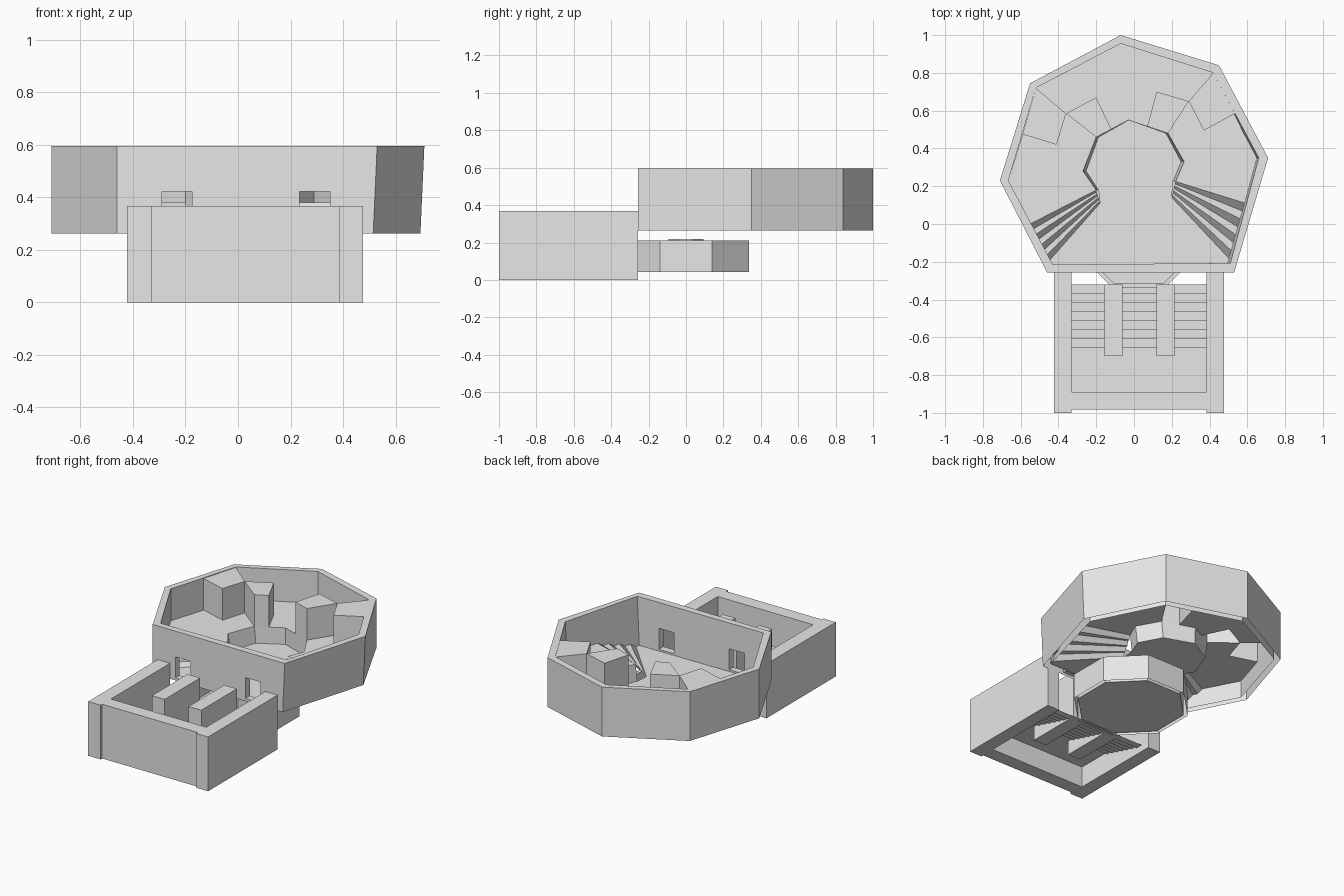
import bpy, bmesh, math
from mathutils import Vector

if "Cube" in bpy.data.objects:
    bpy.data.objects.remove(bpy.data.objects["Cube"])

GREY = (0.8, 0.8, 0.8, 1)
stone = bpy.data.materials.new("plain_grey")
stone.use_nodes = True
stone.diffuse_color = GREY
stone.node_tree.nodes["Principled BSDF"].inputs["Base Color"].default_value = GREY

LOW, HIGH, TOP = 0.268, 0.38, 0.597


def finish(name, bm):
    mesh = bpy.data.meshes.new(name)
    bm.to_mesh(mesh)
    bm.free()
    mesh.materials.append(stone)
    obj = bpy.data.objects.new(name, mesh)
    bpy.context.collection.objects.link(obj)
    return obj


def sheet(name, pts, z):
    """Flat floor polygon facing up."""
    bm = bmesh.new()
    face = bm.faces.new([bm.verts.new((x, y, z)) for x, y in pts])
    face.normal_update()
    if face.normal.z < 0:
        face.normal_flip()
    bmesh.ops.triangulate(bm, faces=[face])
    return finish(name, bm)


def strip(name, rows):
    """Quads between successive pairs of points."""
    bm = bmesh.new()
    vs = [[bm.verts.new(p) for p in row] for row in rows]
    for a, b in zip(vs, vs[1:]):
        bm.faces.new((a[0], a[1], b[1], b[0]))
    bm.normal_update()
    if sum(f.normal.z for f in bm.faces) < 0:
        bmesh.ops.reverse_faces(bm, faces=bm.faces[:])
    return finish(name, bm)


def prism(name, pts, z0, z1, bottom=True):
    bm = bmesh.new()
    lo = [bm.verts.new((x, y, z0)) for x, y in pts]
    hi = [bm.verts.new((x, y, z1)) for x, y in pts]
    n = len(pts)
    for i in range(n):
        j = (i + 1) % n
        bm.faces.new((lo[i], lo[j], hi[j], hi[i]))
    bm.faces.new(hi)
    base = bm.faces.new(lo[::-1])
    bmesh.ops.recalc_face_normals(bm, faces=bm.faces[:])
    if not bottom:
        bmesh.ops.delete(bm, geom=[base], context='FACES_ONLY')
    return finish(name, bm)


def box(name, x0, x1, y0, y1, z0, z1):
    return prism(name, [(x0, y0), (x1, y0), (x1, y1), (x0, y1)], z0, z1)


def ring(name, outer, inner, z0, z1, lean=0.0):
    """Closed wall between two loops; the +x side may lean inward at its foot."""
    bm = bmesh.new()

    def loop(pts, z, shift):
        return [bm.verts.new((x - (shift if x > 0.5 else 0), y, z)) for x, y in pts]
    loops = [loop(outer, z0, lean), loop(outer, z1, 0),
             loop(inner, z1, 0), loop(inner, z0, lean)]
    n = len(outer)
    for a, b in zip(loops, loops[1:] + loops[:1]):
        for i in range(n):
            j = (i + 1) % n
            bm.faces.new((a[i], a[j], b[j], b[i]))
    bmesh.ops.recalc_face_normals(bm, faces=bm.faces[:])
    return finish(name, bm)


def open_bottom(obj):
    """Remove the lowest faces so the wall is hollow from beneath."""
    bm = bmesh.new()
    bm.from_mesh(obj.data)
    floor = min(v.co.z for v in bm.verts) + 0.001
    low = [f for f in bm.faces if all(v.co.z < floor for v in f.verts)]
    bmesh.ops.delete(bm, geom=low, context='FACES_ONLY')
    bm.to_mesh(obj.data)
    bm.free()


# Upper room wall: octagon with one corner cut away along the front
outer = [(-0.07, 1.0), (0.45, 0.84), (0.71, 0.35), (0.53, -0.257),
         (-0.46, -0.257), (-0.71, 0.23), (-0.55, 0.745)]
inner = [(-0.07, 0.955), (0.42, 0.80), (0.66, 0.35), (0.51, -0.207),
         (-0.43, -0.215), (-0.665, 0.23), (-0.52, 0.72)]
wall = ring("room_wall", outer, inner, 0.263, TOP, 0.015)

# Two doorways through the front wall
for x in (-0.29, 0.235):
    cutter = box("doorway_cutter", x, x + 0.115, -0.35, -0.1, 0.28, 0.422)
    cutter.hide_render = True
    mod = wall.modifiers.new("doorway", 'BOOLEAN')
    mod.object = cutter
    mod.operation = 'DIFFERENCE'
    mod.solver = 'EXACT'
    bpy.context.view_layer.objects.active = wall
    bpy.ops.object.modifier_apply(modifier=mod.name)
    bpy.data.objects.remove(cutter)
open_bottom(wall)

# Low central floor and its slightly sloping rim
rim = [(0.22, 0.225), (0.265, 0.33), (0.18, 0.48), (-0.03, 0.55),
       (-0.2, 0.46), (-0.27, 0.28), (-0.2, 0.18)]
foot = [(x * 0.94, y) for x, y in rim]
sheet("central_floor", [(-0.43, -0.215), (0.5, -0.207), (0.51, -0.19),
                        (0.2, 0.14)] + foot + [(-0.18, 0.11), (-0.445, -0.19)], LOW)
strip("central_rim", [((*a, LOW), (*b, HIGH)) for a, b in zip(foot, rim)])

# Raised platforms around the centre
sheet("left_platform", [(0.65, 0.35), (0.535, 0.585), (0.37, 0.495), (0.29, 0.65)]
      + rim[2::-1] + [(0.59, 0.11)], HIGH)
sheet("back_platform", [(-0.52, 0.72), (-0.36, 0.585), (-0.2, 0.67), (-0.12, 0.502),
                        (-0.03, 0.55), (0.07, 0.517), (0.12, 0.70), (0.29, 0.65),
                        (0.42, 0.80), (-0.07, 0.955)], HIGH)
sheet("right_platform", [(-0.665, 0.23), (-0.59, 0.475), (-0.41, 0.42), (-0.36, 0.585)]
      + rim[4:] + [(-0.55, 0.0)], HIGH)

# Tall blocks, hollow underneath
blocks = {
    "right_outer_block": [(-0.59, 0.475), (-0.41, 0.42), (-0.36, 0.585), (-0.52, 0.72)],
    "right_inner_block": [(-0.36, 0.585), (-0.2, 0.67), (-0.12, 0.502), (-0.2, 0.46)],
    "left_inner_block": [(0.07, 0.517), (0.12, 0.70), (0.29, 0.65), (0.18, 0.48)],
    "left_outer_block": [(0.29, 0.65), (0.37, 0.495), (0.535, 0.585), (0.42, 0.80)],
}
for name, pts in blocks.items():
    prism(name, pts, HIGH, TOP - 0.003, bottom=False)


# Fanned stairs from the central floor to the side platforms
def fan_stairs(name, start, end, risers=4):
    rows, last = [], 2 * risers - 1
    for i in range(last + 1):
        z = LOW + (HIGH - LOW) * ((i + 1) // 2) / risers
        rows.append([(*Vector(a).lerp(Vector(b), i / last), z)
                     for a, b in zip(start, end)])
    strip(name, rows)


fan_stairs("right_fan_stairs", ((-0.18, 0.11), (-0.445, -0.19)), ((-0.2, 0.18), (-0.55, 0.0)))
fan_stairs("left_fan_stairs", ((0.2, 0.14), (0.51, -0.19)), ((0.22, 0.225), (0.59, 0.11)))

# Front hall walls
HALL = 0.368
box("hall_right_wall", -0.423, -0.33, -1.0, -0.257, 0, HALL)
box("hall_left_wall", 0.385, 0.476, -1.0, -0.257, 0, HALL)
box("hall_front_wall", -0.33, 0.385, -0.983, -0.89, 0, HALL)

# Hall floor and the wide flight descending to the chamber, split by two dividers
FLOOR, SUNK, STEPS = 0.14, 0.045, 7
sheet("hall_floor", [(-0.33, -0.89), (0.385, -0.89), (0.385, -0.65), (-0.33, -0.65)], FLOOR)
rows = []
for i in range(STEPS):
    y = -0.65 + 0.33 * i / STEPS
    for k in (i, i + 1):
        z = FLOOR + (SUNK - FLOOR) * k / STEPS
        rows.append(((-0.33, y, z), (0.385, y, z)))
rows.append(((-0.33, -0.32, SUNK), (0.385, -0.32, SUNK)))
strip("hall_stairs", rows)
for name, x in (("right_divider", -0.155), ("left_divider", 0.12)):
    box(name, x, x + 0.095, -0.70, -0.32, SUNK, HALL - 0.003)


# Sunken octagonal chamber below the room
def octagon(r):
    return [(0.025 + r * math.cos(math.radians(a)), r * math.sin(math.radians(a)))
            for a in [22.5 + 45 * i for i in range(8)]]


open_bottom(ring("chamber_wall", octagon(0.365), octagon(0.34), 0.042, 0.21))
sheet("chamber_floor", octagon(0.34), SUNK)
prism("chamber_pedestal", octagon(0.1), SUNK, 0.22)
